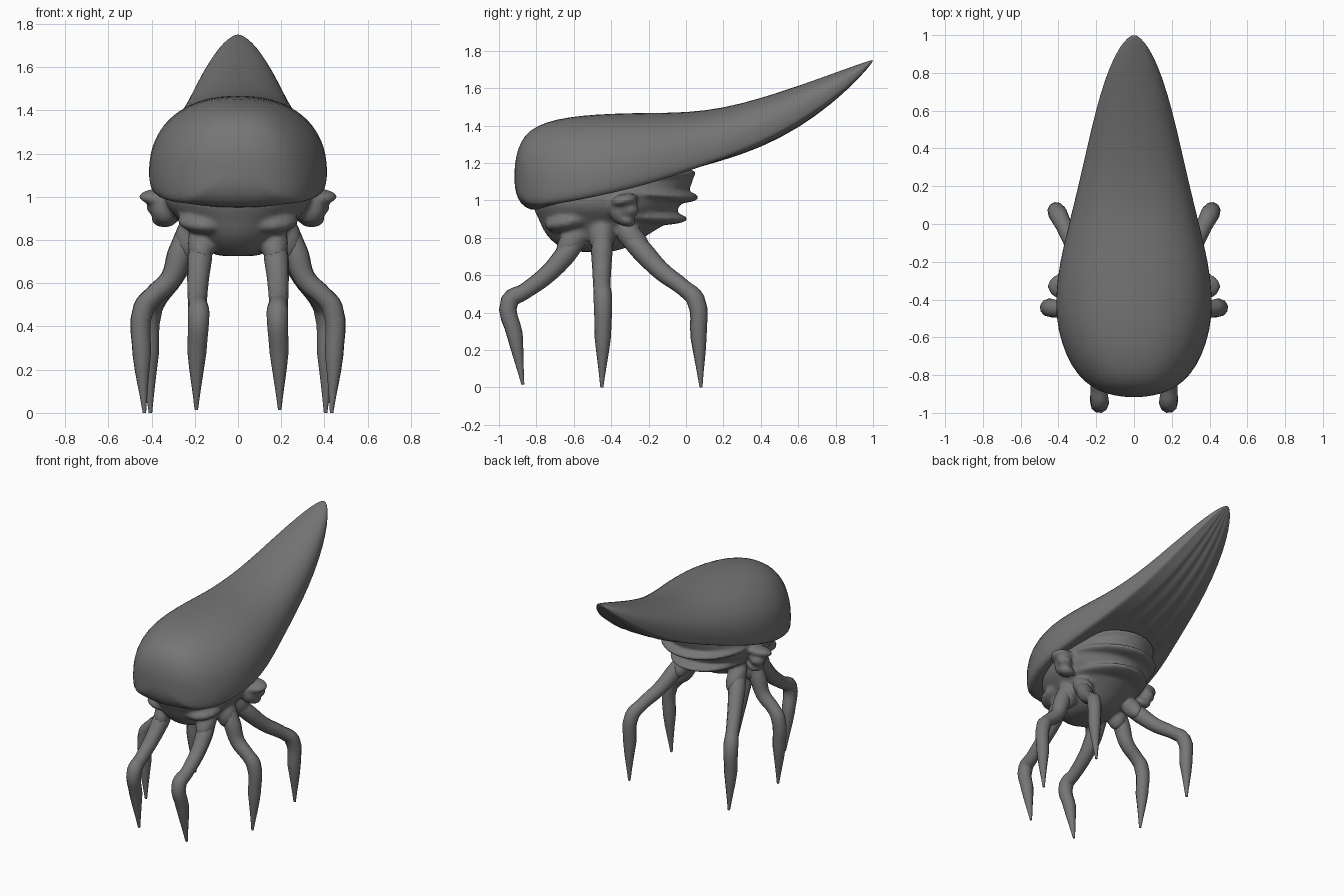
import bpy, bmesh, math
from mathutils import Vector

if "Cube" in bpy.data.objects:
    bpy.data.objects.remove(bpy.data.objects["Cube"])

# One dark grey for everything
GREY = (0.18, 0.18, 0.18, 1)
grey = bpy.data.materials.new("dark_grey")
grey.use_nodes = True
grey.diffuse_color = GREY
bsdf = next(n for n in grey.node_tree.nodes if n.type == 'BSDF_PRINCIPLED')
bsdf.inputs["Base Color"].default_value = GREY


def loft(name, rings):
    """Skin a list of equal-length closed rings, cap both ends and subdivide."""
    bm = bmesh.new()
    loops = [[bm.verts.new(p) for p in ring] for ring in rings]
    n = len(loops[0])
    for a, b in zip(loops, loops[1:]):
        for i in range(n):
            j = (i + 1) % n
            bm.faces.new((a[i], a[j], b[j], b[i]))
    for ring in (loops[0], loops[-1]):
        centre = bm.verts.new(sum((v.co for v in ring), Vector()) / n)
        for i in range(n):
            bm.faces.new((ring[i], ring[(i + 1) % n], centre))
    bmesh.ops.recalc_face_normals(bm, faces=bm.faces)
    mesh = bpy.data.meshes.new(name)
    bm.to_mesh(mesh)
    bm.free()
    for poly in mesh.polygons:
        poly.use_smooth = True
    mesh.materials.append(grey)
    obj = bpy.data.objects.new(name, mesh)
    bpy.context.collection.objects.link(obj)
    sub = obj.modifiers.new("smooth", 'SUBSURF')
    sub.levels = sub.render_levels = 1
    return obj


def blob(name, centre, size, tilt=0.0):
    """Smooth ellipsoid, tilted about x."""
    bpy.ops.mesh.primitive_uv_sphere_add(segments=28, ring_count=16, location=centre,
                                         rotation=(tilt, 0, 0))
    obj = bpy.context.object
    obj.name = name
    obj.scale = size
    obj.data.materials.append(grey)
    return obj


# Shell: long dome sweeping up to a pointed tail, with a ridged underside
def shell_section(y, w, top, bottom):
    tail = min(1, max(0, (y + 0.2) / 0.8))
    nose = max(0, (-0.8 - y) / 0.11)
    height = top - bottom
    mid = bottom + height * (0.2 + 0.13 * tail + 0.25 * nose)
    ring = []
    for i in range(17):
        a = math.pi * i / 16
        c, s = math.cos(a), max(0, math.sin(a))
        ring.append((math.copysign(abs(c) ** 0.9, c) * w, y, mid + (top - mid) * s ** 0.9))
    ring.append((-0.99 * w, y, bottom + 0.4 * (mid - bottom)))
    inner = min(1, max(0, (y + 0.8) / 0.3))
    for i in range(15):
        u = -1 + 2 * i / 14
        ripple = 0.014 * tail * math.cos(5 * math.pi * u) * (1 - u * u)
        scoop = height * 0.08 * inner * (1 - tail) * (1 - u ** 4)
        sag = 0.03 * (1 - inner) * (1 - u * u)
        lip = 0.12 * tail * height * u ** 4
        ring.append((0.95 * w * u, y,
                     bottom + scoop + lip - sag + ripple * min(1, height * 5)))
    ring.append((0.99 * w, y, bottom + 0.4 * (mid - bottom)))
    return ring


SHELL = [  # y, half width, top, rim
    (-0.916, 0.05, 1.19, 1.1), (-0.902, 0.14, 1.27, 1.04), (-0.865, 0.225, 1.35, 0.99),
    (-0.8, 0.3, 1.40, 0.972), (-0.7, 0.36, 1.435, 0.98), (-0.56, 0.406, 1.456, 0.998),
    (-0.4, 0.42, 1.466, 1.03), (-0.2, 0.395, 1.47, 1.08), (0, 0.345, 1.47, 1.14),
    (0.2, 0.296, 1.494, 1.205), (0.4, 0.25, 1.547, 1.28), (0.6, 0.204, 1.612, 1.39),
    (0.78, 0.15, 1.677, 1.52), (0.9, 0.098, 1.72, 1.63), (0.97, 0.052, 1.744, 1.705),
    (0.998, 0.015, 1.752, 1.742)]
loft("shell", [shell_section(*row) for row in SHELL])

# Body: tapering lump hanging under the shell
BODY = [  # z, front y, back y, half width
    (0.725, -0.62, -0.38, 0.1), (0.755, -0.69, -0.29, 0.16), (0.82, -0.76, -0.2, 0.22),
    (0.89, -0.785, -0.07, 0.27), (0.94, -0.815, -0.05, 0.325), (1.0, -0.83, -0.01, 0.35),
    (1.08, -0.79, 0.035, 0.335), (1.18, -0.6, 0.07, 0.26)]
rings = []
for z, front, back, half in BODY:
    ring = []
    for i in range(24):
        a = math.tau * i / 24
        ring.append((half * math.cos(a),
                     (front + back) / 2 + (back - front) / 2 * math.sin(a), z))
    rings.append(ring)
body = loft("body", rings)

# Folds stacked at the back of the body
flesh = [
    blob("upper_back_fold", (0, -0.29, 1.04), (0.33, 0.365, 0.055), -0.07),
    blob("top_back_fold", (0, -0.28, 1.12), (0.31, 0.34, 0.05), 0.08),
    blob("lower_back_fold", (0, -0.34, 0.915), (0.28, 0.355, 0.05), -0.04)]

# Frilled side gills, cheek bumps and leg sockets
for s in (1, -1):
    flesh += [
        blob("gill_top", (s * 0.36, -0.33, 1.0), (0.1, 0.075, 0.036), 0.2),
        blob("gill_stem", (s * 0.335, -0.35, 0.95), (0.07, 0.06, 0.08)),
        blob("gill_middle", (s * 0.37, -0.3, 0.95), (0.055, 0.05, 0.04)),
        blob("gill_bottom", (s * 0.34, -0.32, 0.895), (0.062, 0.055, 0.035), -0.3),
        blob("cheek", (s * 0.14, -0.61, 0.89), (0.14, 0.15, 0.055), 0.2),
        blob("front_socket", (s * 0.17, -0.605, 0.785), (0.063, 0.065, 0.12), -0.7),
        blob("middle_socket", (s * 0.225, -0.45, 0.8), (0.07, 0.07, 0.1)),
        blob("rear_socket", (s * 0.215, -0.28, 0.79), (0.063, 0.065, 0.12), 0.7)]

# Melt the lumps into one smooth body
bpy.ops.object.select_all(action='DESELECT')
for obj in flesh + [body]:
    obj.select_set(True)
bpy.context.view_layer.objects.active = body
bpy.ops.object.join()
remesh = body.modifiers.new("melt", 'REMESH')
remesh.mode = 'VOXEL'
remesh.voxel_size = 0.012
remesh.use_smooth_shade = True
relax = body.modifiers.new("relax", 'SMOOTH')
relax.factor = 0.5
relax.iterations = 8

# Legs: bent, tapered to a point; each point is x, y, z, radius
LEGS = {
    "front": [(0.168, -0.56, 0.82, 0.05), (0.178, -0.645, 0.71, 0.058),
              (0.185, -0.735, 0.61, 0.05), (0.187, -0.865, 0.512, 0.044),
              (0.182, -0.943, 0.462, 0.05), (0.19, -0.915, 0.28, 0.044),
              (0.193, -0.872, 0.015, 0.008)],
    "middle": [(0.23, -0.445, 0.85, 0.05), (0.272, -0.45, 0.73, 0.058),
               (0.312, -0.45, 0.62, 0.05), (0.395, -0.45, 0.54, 0.046),
               (0.437, -0.445, 0.485, 0.05), (0.445, -0.445, 0.27, 0.044),
               (0.433, -0.45, 0.0, 0.008)],
    "rear": [(0.2, -0.33, 0.83, 0.05), (0.25, -0.235, 0.73, 0.058),
             (0.303, -0.135, 0.625, 0.05), (0.37, -0.01, 0.53, 0.044),
             (0.402, 0.052, 0.468, 0.05), (0.41, 0.067, 0.27, 0.044),
             (0.405, 0.08, 0.0, 0.008)]}


def leg(name, points, side):
    curve = bpy.data.curves.new(name, 'CURVE')
    curve.dimensions = '3D'
    curve.bevel_depth = 1
    curve.bevel_resolution = 3
    curve.resolution_u = 4
    curve.use_fill_caps = True
    spline = curve.splines.new('BEZIER')
    spline.bezier_points.add(len(points) - 1)
    for p, (x, y, z, r) in zip(spline.bezier_points, points):
        p.co = (side * x, y, z)
        p.radius = r
        p.handle_left_type = p.handle_right_type = 'AUTO'
    curve.materials.append(grey)
    obj = bpy.data.objects.new(name, curve)
    bpy.context.collection.objects.link(obj)
    bpy.ops.object.select_all(action='DESELECT')
    obj.select_set(True)
    bpy.context.view_layer.objects.active = obj
    bpy.ops.object.convert(target='MESH')
    bpy.ops.object.shade_smooth()


for side, word in ((1, "left"), (-1, "right")):
    for place, points in LEGS.items():
        leg(f"{place}_leg_{word}", points, side)
